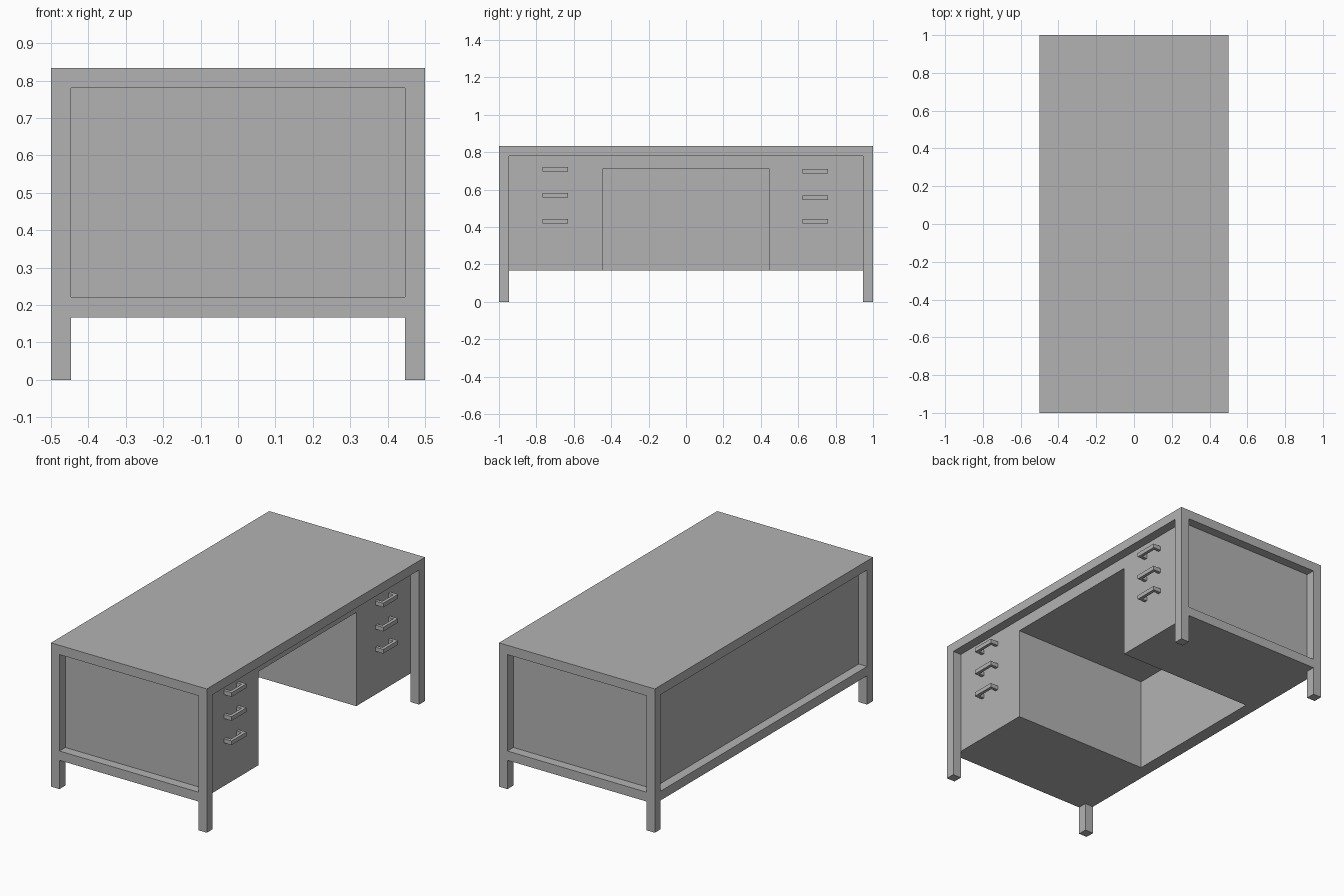
import bpy
import bmesh
from mathutils import Vector

cube = bpy.data.objects.get("Cube")
if cube:
    bpy.data.objects.remove(cube, do_unlink=True)

# Single painted finish
grey = bpy.data.materials.new("plain_grey")
grey.use_nodes = True
colour = (0.45, 0.45, 0.45, 1)
grey.diffuse_color = colour
grey.node_tree.nodes["Principled BSDF"].inputs["Base Color"].default_value = colour

HX, HY = 0.5, 1.0            # half width and half length
T = 0.054                    # square frame section
TOP, BASE = 0.834, 0.167     # desk top and underside of the body
UNDER = TOP - T
IX, IY = HX - T, HY - T      # inner faces of the frame
KNEE = 0.447                 # half width of the knee space
KNEE_TOP = 0.71
PANEL = 0.02


def add_object(name, bm):
    bmesh.ops.recalc_face_normals(bm, faces=bm.faces)
    mesh = bpy.data.meshes.new(name)
    bm.to_mesh(mesh)
    bm.free()
    mesh.materials.append(grey)
    obj = bpy.data.objects.new(name, mesh)
    bpy.context.collection.objects.link(obj)
    return obj


def box(name, x, y, z):
    """Box from its (low, high) range on each axis."""
    bm = bmesh.new()
    bmesh.ops.create_cube(bm, size=1)
    for v in bm.verts:
        v.co = Vector([r[0] if c < 0 else r[1] for c, r in zip(v.co, (x, y, z))])
    return add_object(name, bm)


def span(side, inner, outer):
    return tuple(sorted((side * inner, side * outer)))


def handle(name, y, z):
    """U-shaped pull: flat outline extruded upward."""
    half, bar, out, height = 0.068, 0.018, 0.05, 0.024
    outline = [(0, -half), (out, -half), (out, half), (0, half),
               (0, half - bar), (out - bar, half - bar),
               (out - bar, bar - half), (0, bar - half)]
    bm = bmesh.new()
    face = bm.faces.new([bm.verts.new((IX + px, y + py, z - height / 2))
                         for px, py in outline])
    new = bmesh.ops.extrude_face_region(bm, geom=[face])["geom"]
    bmesh.ops.translate(bm, vec=(0, 0, height),
                        verts=[g for g in new if isinstance(g, bmesh.types.BMVert)])
    add_object(name, bm)


# Frame: top, legs and lower rails
box("desk_top", (-HX, HX), (-HY, HY), (UNDER, TOP))
for sy, end in ((-1, "front"), (1, "back")):
    for sx, side in ((-1, "right"), (1, "left")):
        box(f"{end}_{side}_leg", span(sx, IX, HX), span(sy, IY, HY), (0, UNDER))
    box(f"{end}_rail", (-IX, IX), span(sy, IY, HY), (BASE, BASE + T))
box("long_rail", (-HX, -IX), (-IY, IY), (BASE, BASE + T))

# Body: drawer pedestals, modesty panel and apron above the knee space
for sy, end in ((-1, "front"), (1, "back")):
    box(f"{end}_pedestal", (-IX, IX), span(sy, KNEE, IY), (BASE, UNDER))
box("modesty_panel", (-IX, PANEL - IX), (-KNEE, KNEE), (BASE, UNDER))
box("knee_space_apron", (PANEL - IX, IX), (-KNEE, KNEE), (KNEE_TOP, UNDER))

# Drawer handles
for end, y, heights in (("front", -0.699, (0.71, 0.571, 0.43)),
                        ("back", 0.691, (0.698, 0.558, 0.43))):
    for i, z in enumerate(heights, 1):
        handle(f"{end}_drawer_handle_{i}", y, z)
